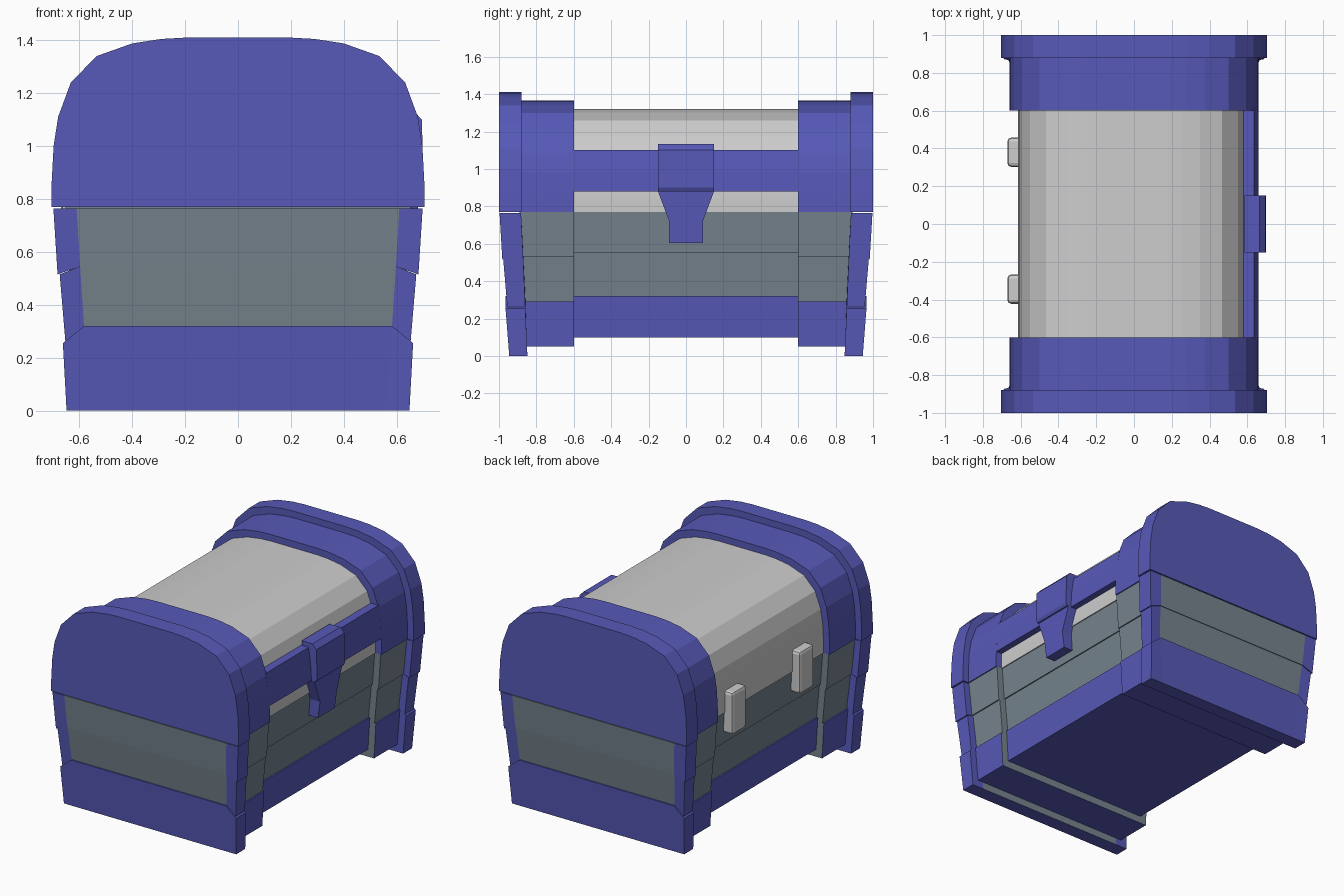
import bpy, bmesh

if "Cube" in bpy.data.objects:
    bpy.data.objects.remove(bpy.data.objects["Cube"])


def material(name, rgb):
    m = bpy.data.materials.new(name)
    m.diffuse_color = (*rgb, 1)
    m.use_nodes = True
    m.node_tree.nodes["Principled BSDF"].inputs["Base Color"].default_value = m.diffuse_color
    return m


BLUE = material("blue trim", (0.095, 0.10, 0.48))
SLATE = material("slate boards", (0.18, 0.23, 0.27))
PALE = material("pale grey lid", (0.61, 0.61, 0.61))


def loft(name, ring_a, ring_b, mats, rule=None):
    """Solid between two matching rings; rule(face) picks the material index."""
    bm = bmesh.new()
    a = [bm.verts.new(p) for p in ring_a]
    b = [bm.verts.new(p) for p in ring_b]
    n = len(a)
    bm.faces.new(a)
    bm.faces.new(b)
    for i in range(n):
        j = (i + 1) % n
        bm.faces.new((a[i], a[j], b[j], b[i]))
    return finish(name, bm, mats, rule)


def finish(name, bm, mats, rule=None, bevel=0):
    bmesh.ops.recalc_face_normals(bm, faces=bm.faces)
    if rule:
        for f in bm.faces:
            f.material_index = rule(f)
    me = bpy.data.meshes.new(name)
    bm.to_mesh(me)
    bm.free()
    for m in mats:
        me.materials.append(m)
    ob = bpy.data.objects.new(name, me)
    bpy.context.collection.objects.link(ob)
    if bevel:
        mod = ob.modifiers.new("bevel", 'BEVEL')
        mod.width, mod.segments = bevel, 2
    return ob


# Lid arches: one profile, scaled in for each stepped section
HALF = [(0.705, 0.77), (0.705, 0.85), (0.697, 1.0), (0.68, 1.11), (0.632, 1.24),
        (0.535, 1.34), (0.40, 1.388), (0.29, 1.405), (0.20, 1.41)]


def arch(y, inset):
    kx, kz = (0.705 - inset) / 0.705, (0.64 - inset) / 0.64
    half = [(x * kx, 0.77 + (z - 0.77) * kz) for x, z in HALF]
    return [(x, y, z) for x, z in half] + [(-x, y, z) for x, z in reversed(half)]


loft("lid_panel", arch(-0.62, 0.09), arch(0.62, 0.09), [PALE])
for s in (-1, 1):
    loft("lid_strap", arch(s * 0.6, 0.045), arch(s * 0.9, 0.045), [BLUE])
    loft("lid_end_cap", arch(s * 0.88, 0), arch(s, 0), [BLUE])

# Base tiers: (half width low, high), (end y low, high), (inner y low, high)
WIDTH = [(0.648, 0.662), (0.652, 0.674), (0.682, 0.698)]
END = [(0.945, 0.965), (0.955, 0.977), (0.982, 0.997)]
INNER = [(0.848, 0.859), (0.859, 0.870), (0.870, 0.882)]
Z_CORNER = [0, 0.255, 0.515, 0.765]
Z_CENTRE = [0, 0.32, 0.545, 0.765]
PANEL = [0.56, 0.582, 0.597, 0.61]
NAMES = ["base_plinth", "lower_boards", "upper_boards"]


def end_block(tier, s):
    """End wall tier: blue corner posts left and right of a centre panel."""
    (w0, w1), (e0, e1), (i0, i1) = WIDTH[tier], END[tier], INNER[tier]
    zc0, zc1 = Z_CORNER[tier:tier + 2]
    zm0, zm1 = Z_CENTRE[tier:tier + 2]
    p0, p1 = PANEL[tier:tier + 2]
    low = [(-w0, zc0), (-p0, zm0), (p0, zm0), (w0, zc0)]
    high = [(-w1, zc1), (-p1, zm1), (p1, zm1), (w1, zc1)]
    bm = bmesh.new()
    fl = [bm.verts.new((x, s * e0, z)) for x, z in low]
    fh = [bm.verts.new((x, s * e1, z)) for x, z in high]
    bl = [bm.verts.new((x, s * i0, z)) for x, z in low]
    bh = [bm.verts.new((x, s * i1, z)) for x, z in high]
    for i in range(3):
        for p, q in ((fl, fh), (bl, bh), (fl, bl), (fh, bh)):
            bm.faces.new((p[i], p[i + 1], q[i + 1], q[i]))
    for i in (0, 3):
        bm.faces.new((fl[i], fh[i], bh[i], bl[i]))

    def rule(f):
        c = f.calc_center_median()
        if abs(c.x) > 0.1:
            return 0
        return int(tier > 0 or (abs(c.y) < 0.9 and abs(f.normal.y) > 0.7))
    finish("end_" + NAMES[tier], bm, [BLUE, SLATE], rule)


def side_block(name, tier, y0, y1, z0, z1, inset, rule=None):
    w0, w1 = (w - inset for w in WIDTH[tier])
    rings = [[(-w0, y, z0), (w0, y, z0), (w1, y, z1), (-w1, y, z1)] for y in (y0, y1)]
    loft(name, *rings, [SLATE if tier else BLUE, SLATE], rule)


Z_STRAP = [0.05, 0.29, 0.53, 0.77]
Z_MID = [0.10, 0.32, 0.55, 0.77]
for t in range(3):
    side_block("middle_" + NAMES[t], t, -0.62, 0.62, Z_MID[t], Z_MID[t + 1], 0.09)
    for s in (-1, 1):
        end_block(t, s)
        side_block("strap_" + NAMES[t], t, s * 0.6, s * 0.89, Z_STRAP[t], Z_STRAP[t + 1],
                   0.045, lambda f: int(abs(f.normal.y) > 0.9))


def xz_prism(name, pts, hy):
    return loft(name, [(x, -hy, z) for x, z in pts], [(x, hy, z) for x, z in pts], [BLUE])


# Blue band along the latch side of the lid
xz_prism("lid_side_band", [(0.55, 0.88), (0.658, 0.88), (0.652, 0.985), (0.636, 1.10),
                           (0.55, 1.10)], 0.61)

# Latch: block on the band and tapering tongue below it
xz_prism("latch_block", [(0.585, 0.88), (0.69, 0.88), (0.70, 0.90), (0.695, 1.10),
                         (0.665, 1.132), (0.585, 1.132)], 0.15)
tongue = [(-0.15, 0.88), (-0.09, 0.72), (-0.09, 0.605), (0.09, 0.605), (0.09, 0.72), (0.15, 0.88)]
loft("latch_tongue", [(0.57, y, z) for y, z in tongue],
     [(0.68 - (0.015 if z < 0.65 else 0), y, z) for y, z in tongue], [BLUE])


# Hinge plates on the opposite side
for y in (-0.345, 0.38):
    bm = bmesh.new()
    bmesh.ops.create_cube(bm, size=1)
    for v in bm.verts:
        v.co = (-0.63 + v.co.x * 0.08, y + v.co.y * 0.155, 0.77 + v.co.z * 0.29)
    finish("hinge_plate", bm, [PALE], bevel=0.02)
